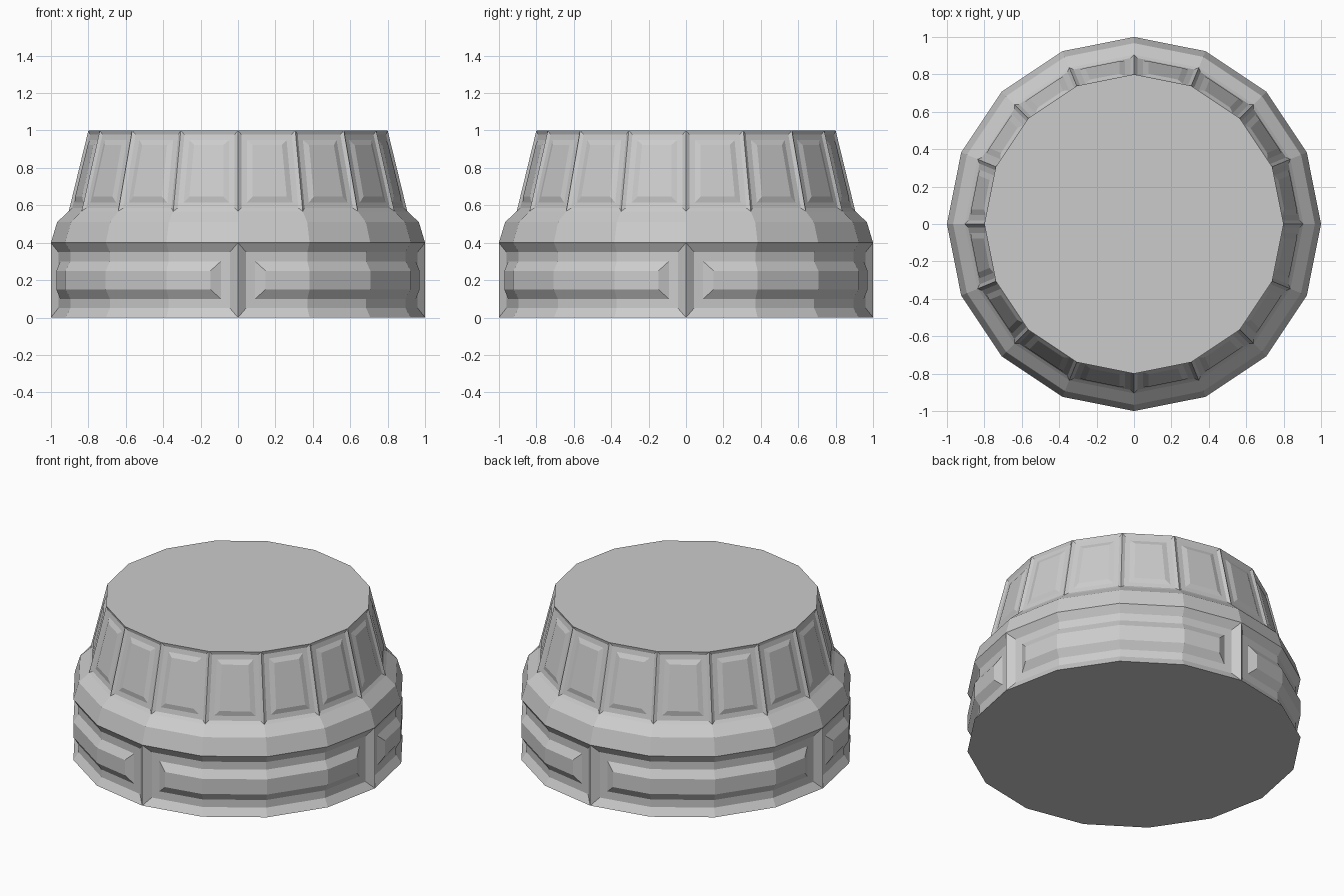
import bpy, bmesh
from math import cos, sin, tau

if "Cube" in bpy.data.objects:
    bpy.data.objects.remove(bpy.data.objects["Cube"])

SIDES = 16
# radius, height from the ground up
PROFILE = [(1.0, 0.0), (1.0, 0.4), (0.967, 0.51), (0.905, 0.568), (0.8, 1.0)]

bm = bmesh.new()
rings = [[bm.verts.new((r * cos(tau * i / SIDES), r * sin(tau * i / SIDES), z))
          for i in range(SIDES)] for r, z in PROFILE]

# side bands
bands = []
for lo, hi in zip(rings, rings[1:]):
    bands.append([bm.faces.new((lo[i], lo[(i + 1) % SIDES], hi[(i + 1) % SIDES], hi[i]))
                  for i in range(SIDES)])

# bottom and top caps
bm.faces.new(rings[0][::-1])
bm.faces.new(rings[-1])
bm.normal_update()


def panel(faces, steps):
    """Sink a frame into a group of faces, then raise its middle."""
    for thickness, depth in steps:
        bmesh.ops.inset_region(bm, faces=faces, thickness=thickness, depth=depth,
                               use_boundary=True, use_even_offset=True)
        bm.normal_update()


# four long curved panels around the base, separated by posts
for q in range(4):
    panel(bands[0][q * 4:q * 4 + 4], [(0.05, -0.03), (0.05, 0.0), (0.05, 0.03)])

# one small panel on every upper face
for face in bands[3]:
    panel([face], [(0.02, -0.01), (0.03, 0.0), (0.03, 0.01)])

mesh = bpy.data.meshes.new("panelled_pedestal")
bm.to_mesh(mesh)
bm.free()
obj = bpy.data.objects.new("panelled_pedestal", mesh)
bpy.context.collection.objects.link(obj)
